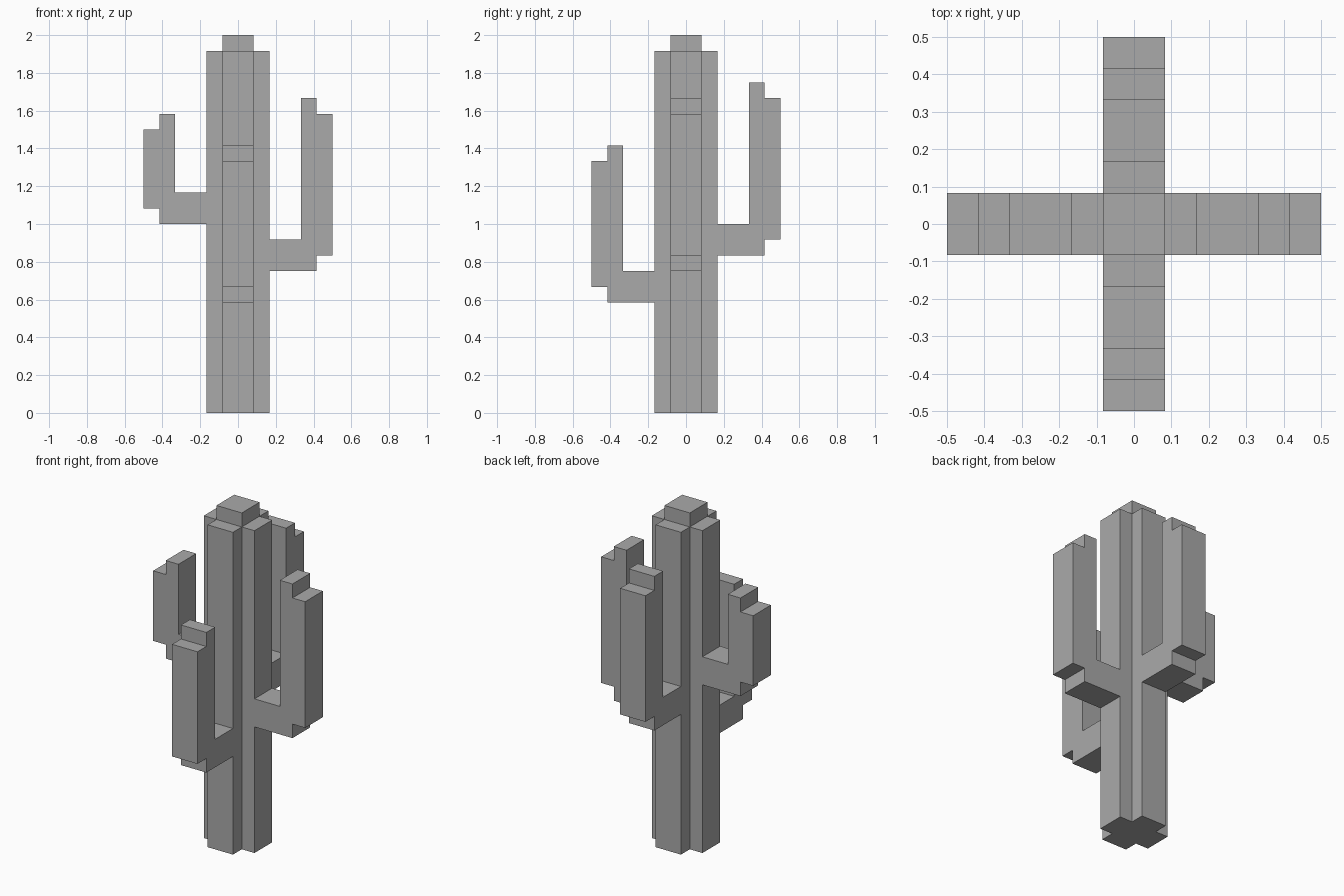
import bpy, bmesh, math
from mathutils import Matrix, Vector

if "Cube" in bpy.data.objects:
    bpy.data.objects.remove(bpy.data.objects["Cube"])

U = 1 / 12  # block size: every dimension is a whole number of blocks

mat = bpy.data.materials.new("plain grey")
mat.diffuse_color = (0.4, 0.4, 0.4, 1)
mat.use_nodes = True
mat.node_tree.nodes["Principled BSDF"].inputs["Base Color"].default_value = mat.diffuse_color


def extrude(name, points, offset, matrix, skip_normal=None):
    """Extrude a closed outline along the offset, then place it with matrix."""
    bm = bmesh.new()
    face = bm.faces.new([bm.verts.new(Vector(p) * U) for p in points])
    ext = bmesh.ops.extrude_face_region(bm, geom=[face], use_keep_orig=True)
    moved = [v for v in ext["geom"] if isinstance(v, bmesh.types.BMVert)]
    bmesh.ops.translate(bm, verts=moved, vec=Vector(offset) * U)
    bmesh.ops.recalc_face_normals(bm, faces=bm.faces)
    if skip_normal:  # leave open the end that is hidden against the trunk
        n = Vector(skip_normal)
        hidden = [f for f in bm.faces if f.normal.dot(n) > 0.9
                  and abs(f.calc_center_median().x - 2 * U) < 1e-4]
        bmesh.ops.delete(bm, geom=hidden, context='FACES')
    bm.transform(matrix)
    mesh = bpy.data.meshes.new(name)
    bm.to_mesh(mesh)
    bm.free()
    mesh.materials.append(mat)
    bpy.context.collection.objects.link(bpy.data.objects.new(name, mesh))


# Trunk: plus-shaped column
quarter = [(2, -1), (2, 1), (1, 1)]
plus = []
for i in range(4):
    c, s = round(math.cos(i * math.pi / 2)), round(math.sin(i * math.pi / 2))
    plus += [(c * x - s * y, s * x + c * y, 0) for x, y in quarter]
extrude("trunk", plus, (0, 0, 23), Matrix())

# Square tip of the trunk
extrude("trunk_tip", [(-1, -1, 23), (1, -1, 23), (1, 1, 23), (-1, 1, 23)],
        (0, 0, 1), Matrix())

# Stepped arms: name, turn about z, underside height, top height
for name, turn, low, top in [("right_arm", 0, 9, 20), ("back_arm", 90, 10, 21),
                             ("left_arm", 180, 12, 19), ("front_arm", 270, 7, 17)]:
    outline = [(2, low), (5, low), (5, low + 1), (6, low + 1), (6, top - 1),
               (5, top - 1), (5, top), (4, top), (4, low + 2), (2, low + 2)]
    extrude(name, [(x, -1, z) for x, z in outline], (0, 2, 0),
            Matrix.Rotation(math.radians(turn), 4, 'Z'), (-1, 0, 0))
